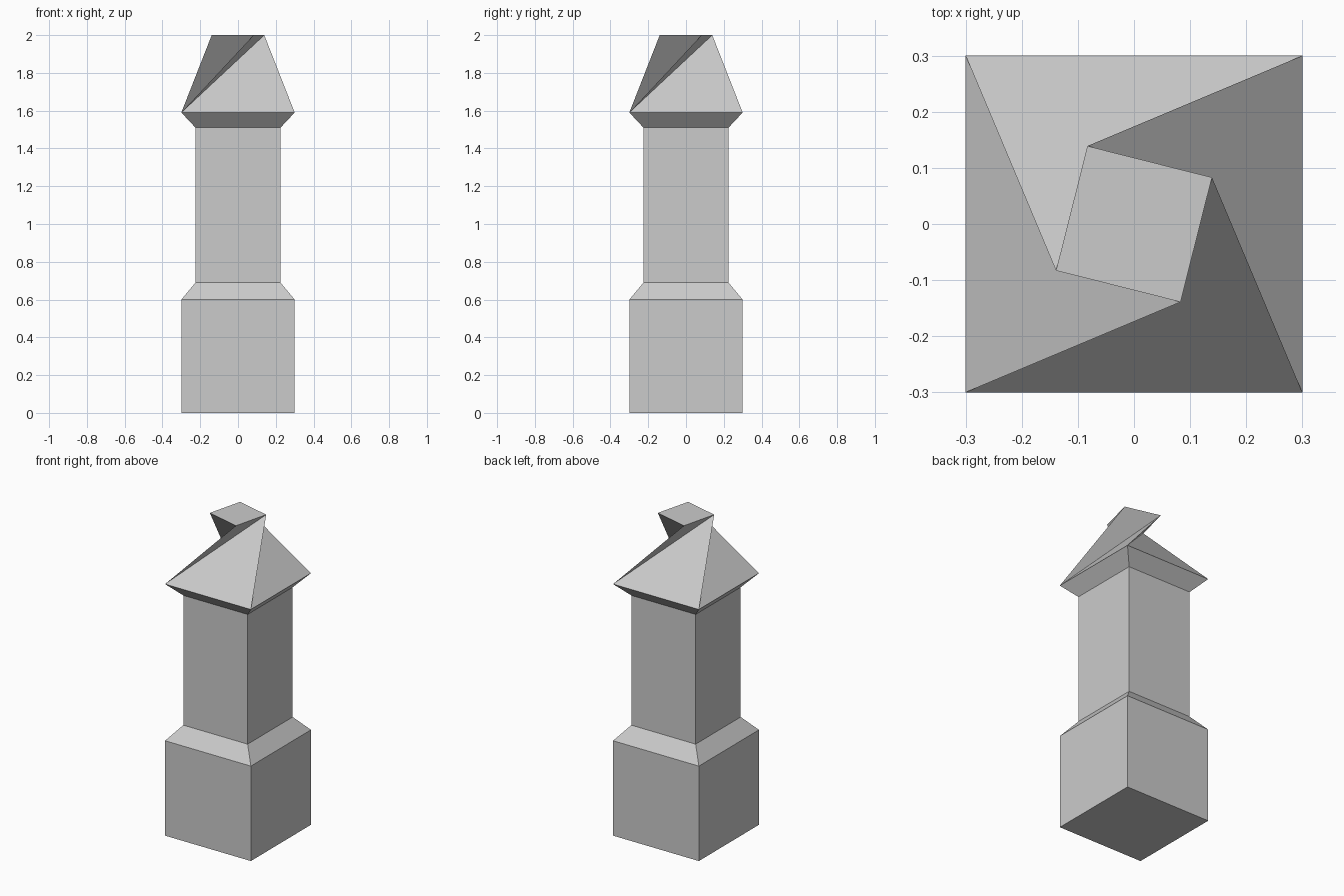
import bpy, bmesh, math

if "Cube" in bpy.data.objects:
    bpy.data.objects.remove(bpy.data.objects["Cube"])


def ring(bm, half, z, twist=0.0):
    """Square ring of four vertices, starting at the front left corner."""
    r = half * math.sqrt(2)
    angles = [math.radians(-135 + 90 * i + twist) for i in range(4)]
    return [bm.verts.new((r * math.cos(a), r * math.sin(a), z)) for a in angles]


def square_loft(name, sections, cap_bottom=False, cap_top=False):
    """Join square sections (half width, z, twist) into one flat-faced part."""
    bm = bmesh.new()
    rings = [ring(bm, *s) for s in sections]
    for k in range(len(rings) - 1):
        lo, up = rings[k], rings[k + 1]
        twisted = len(sections[k + 1]) > 2
        for i in range(4):
            j = (i + 1) % 4
            if twisted:
                bm.faces.new((lo[i], lo[j], up[j]))
                bm.faces.new((lo[i], up[j], up[i]))
            else:
                bm.faces.new((lo[i], lo[j], up[j], up[i]))
    if cap_bottom:
        bm.faces.new(rings[0][::-1])
    if cap_top:
        bm.faces.new(rings[-1])
    mesh = bpy.data.meshes.new(name)
    bm.to_mesh(mesh)
    bm.free()
    obj = bpy.data.objects.new(name, mesh)
    bpy.context.collection.objects.link(obj)
    return obj


# Square base with a sloped shoulder
square_loft("base", [(0.3, 0.0), (0.3, 0.6), (0.225, 0.69)], cap_bottom=True)

# Narrower shaft
square_loft("shaft", [(0.225, 0.69), (0.225, 1.51)])

# Flared eave and twisted roof tapering to a small square top
top_half = math.hypot(0.083, 0.139) / math.sqrt(2)
twist = 135 - math.degrees(math.atan2(0.139, 0.083))
square_loft("roof", [(0.225, 1.51), (0.3, 1.59), (top_half, 2.0, twist)], cap_top=True)
